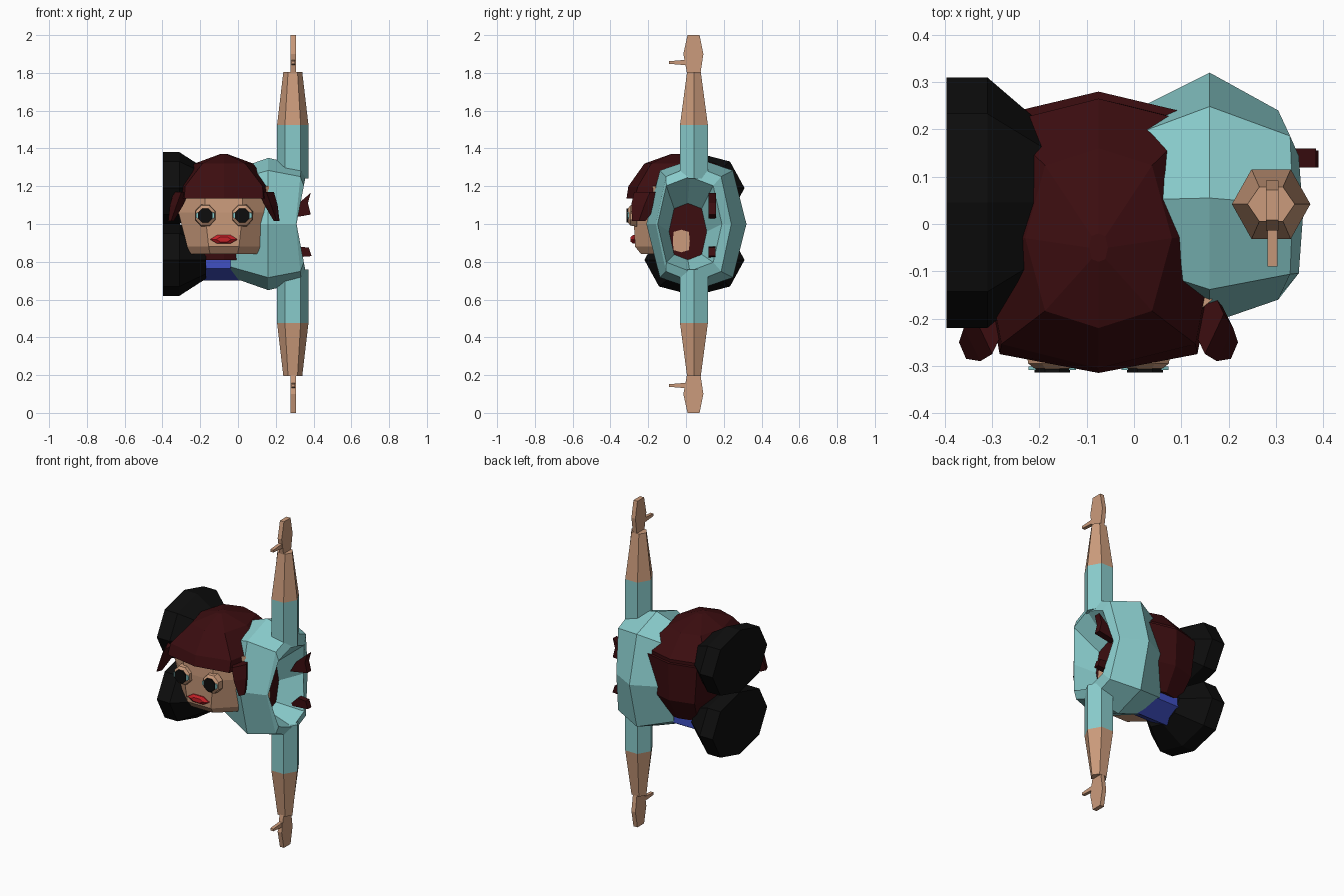
import bpy
from math import cos, sin, pi

cube = bpy.data.objects.get("Cube")
if cube:
    bpy.data.objects.remove(cube, do_unlink=True)


def material(name, color):
    m = bpy.data.materials.new(name)
    m.use_nodes = True
    m.diffuse_color = (*color, 1)
    bsdf = next(n for n in m.node_tree.nodes if n.type == 'BSDF_PRINCIPLED')
    bsdf.inputs["Base Color"].default_value = (*color, 1)
    return m


TEAL = material("teal_cloth", (0.25, 0.6, 0.6))
SKIN = material("skin", (0.6, 0.33, 0.2))
HAIR = material("dark_red_hair", (0.045, 0.004, 0.005))
BLACK = material("black", (0.004, 0.004, 0.004))
BLUE = material("blue_trousers", (0.05, 0.08, 0.55))
RED = material("red_lips", (0.55, 0.015, 0.02))


def loft(name, rings, mats, rule=None):
    """Skin equal-sized rings of points and close both ends."""
    n = len(rings[0])
    verts = [p for r in rings for p in r]
    faces = [list(range(n))[::-1], list(range(len(verts) - n, len(verts)))]
    for k in range(len(rings) - 1):
        for i in range(n):
            j = (i + 1) % n
            faces.append([k * n + i, k * n + j, (k + 1) * n + j, (k + 1) * n + i])
    mesh = bpy.data.meshes.new(name)
    mesh.from_pydata(verts, [], faces)
    for m in mats:
        mesh.materials.append(m)
    if rule:
        for f in mesh.polygons:
            f.material_index = rule(f)
    obj = bpy.data.objects.new(name, mesh)
    bpy.context.collection.objects.link(obj)
    # Consistent outward normals
    import bmesh
    bm = bmesh.new()
    bm.from_mesh(mesh)
    bmesh.ops.recalc_face_normals(bm, faces=bm.faces)
    bm.to_mesh(mesh)
    bm.free()
    return obj


def polygon(n, ru, rv, turn=0):
    return [(ru * cos(2 * pi * i / n + turn), rv * sin(2 * pi * i / n + turn)) for i in range(n)]


def oval(ru, rv, du=0.73, dv=0.81):
    """Eight-sided oval with adjustable diagonal corners."""
    a, b = ru * du, rv * dv
    return [(ru, 0), (a, b), (0, rv), (-a, b), (-ru, 0), (-a, -b), (0, -rv), (a, -b)]


def ring_x(x, cy, cz, pts, saddle=0):
    return [(x + saddle * abs(v), cy + u, cz + v) for u, v in pts]


def ring_z(z, cx, cy, pts):
    return [(cx + u, cy + v, z) for u, v in pts]


def plate(name, outline, y0, y1, mat):
    return loft(name, [[(x, y, z) for x, z in outline] for y in (y0, y1)], [mat])


# Torso: barrel lying along x, with a hollow neck end
loft("torso", [
    ring_x(-0.04, 0.05, 1, oval(0.17, 0.28)),
    ring_x(0.16, 0.055, 1, oval(0.265, 0.35)),
    ring_x(0.305, 0.04, 1, oval(0.2, 0.31), 0.1),
    ring_x(0.31, 0.02, 1, oval(0.17, 0.25), 0.19),
    ring_x(0.2, 0.01, 0.96, oval(0.1, 0.15)),
], [TEAL, HAIR], lambda f: 1 if len(f.vertices) > 4 and f.center.x > 0.1 else 0)
loft("neck_patch", [ring_x(x, -0.025, 0.91, oval(0.045, 0.06, 0.9, 0.8)) for x in (0.198, 0.206)], [SKIN])

# Pointed trim at the neck
plate("upper_trim", [(0.27, 1.03), (0.31, 1.1), (0.385, 1.165), (0.37, 1.11), (0.385, 1.05)], 0.12, 0.16, HAIR)
plate("lower_trim", [(0.26, 0.82), (0.32, 0.88), (0.375, 0.875), (0.39, 0.83)], 0.12, 0.155, HAIR)

# Arms, hands, legs and shoes on both sides
for side, s in (("left", 1), ("right", -1)):
    def up(d):
        return 1 + s * d

    AX, AY = 0.29, 0.042
    loft(side + "_arm", [
        ring_z(up(0.24), AX, AY, polygon(6, 0.083, 0.085)),
        ring_z(up(0.525), AX, AY, polygon(6, 0.083, 0.085)),
        ring_z(up(0.805), AX, AY, polygon(6, 0.05, 0.042)),
    ], [TEAL, SKIN], lambda f: int(abs(f.center.z - 1) > 0.53))

    palm = [(0.005, 0.8), (-0.014, 0.9), (0.008, 1), (0.072, 1), (0.092, 0.9), (0.077, 0.8)]
    loft(side + "_hand", [[(x, y, up(d)) for y, d in palm] for x in (0.279, 0.306)], [SKIN])
    thumb = [(0.01, 0.84), (-0.09, 0.848), (-0.09, 0.862), (0.01, 0.87)]
    loft(side + "_thumb", [[(x, y, up(d)) for y, d in thumb] for x in (0.282, 0.303)], [SKIN])

    loft(side + "_leg", [ring_x(x, 0.06, up(0.17), polygon(6, 0.13, 0.13, pi / 6))
                         for x in (-0.22, 0.05)], [BLUE])
    loft(side + "_shoe", [
        ring_x(-0.397, 0.045, up(0.19), oval(0.265, 0.19, 0.71, 0.74)),
        ring_x(-0.31, 0.045, up(0.19), oval(0.265, 0.19, 0.71, 0.74)),
        ring_x(-0.17, 0.045, up(0.19), oval(0.145, 0.1, 0.71, 0.74)),
    ], [BLACK])

# Head with a broad flat face
CX = -0.075
FLAT = pi / 8
loft("head", [
    ring_z(0.84, CX, -0.08, polygon(8, 0.19, 0.17, FLAT)),
    ring_z(0.88, CX, -0.08, polygon(8, 0.21, 0.205, FLAT)),
    ring_z(1.06, CX, -0.08, polygon(8, 0.26, 0.215, FLAT)),
    ring_z(1.2, CX, -0.08, polygon(8, 0.26, 0.21, FLAT)),
], [SKIN])

# Hair: crown, back and two side locks
loft("hair_crown", [
    ring_z(1.135, CX, -0.03, oval(0.255, 0.285, 0.82, 0.86)),
    ring_z(1.2, CX, -0.02, oval(0.25, 0.285, 0.82, 0.82)),
    ring_z(1.32, CX, -0.03, oval(0.155, 0.19)),
    ring_z(1.37, CX, -0.05, oval(0.02, 0.03)),
], [HAIR])
loft("hair_back", [
    ring_z(0.81, CX, 0.04, oval(0.16, 0.15)),
    ring_z(0.95, CX, 0.07, oval(0.2, 0.2)),
    ring_z(1.18, CX, 0.07, oval(0.23, 0.21)),
], [HAIR])
for side, s in (("left", 1), ("right", -1)):
    loft(side + "_hair_lock", [
        ring_z(1.17, CX + s * 0.225, -0.19, polygon(4, 0.04, 0.085)),
        ring_z(1.1, CX + s * 0.25, -0.22, polygon(4, 0.035, 0.07)),
        ring_z(1.015, CX + s * 0.28, -0.25, polygon(4, 0.015, 0.035)),
    ], [HAIR])

    # Eyes: lid, iris and pupil
    ex, ez = CX + s * 0.098, 1.045

    def disc(ru, rv, turn=FLAT):
        return [(ex + u, ez + v) for u, v in polygon(8, ru, rv, turn)]

    loft(side + "_eyelid", [[(x, y, z) for x, z in disc(r, r * 1.05)]
                            for y, r in ((-0.26, 0.06), (-0.295, 0.055), (-0.307, 0.038))], [SKIN])
    plate(side + "_iris", disc(0.054, 0.028), -0.309, -0.301, TEAL)
    plate(side + "_pupil", disc(0.041, 0.041), -0.314, -0.306, BLACK)

# Mouth
lips = [(-0.073, 0), (-0.035, 0.024), (0.035, 0.024), (0.073, 0), (0.035, -0.022), (-0.035, -0.022)]
loft("lips", [[(CX + x * k, y, 0.918 + z * k) for x, z in lips]
              for y, k in ((-0.26, 1), (-0.28, 1), (-0.293, 0.55))], [RED])
